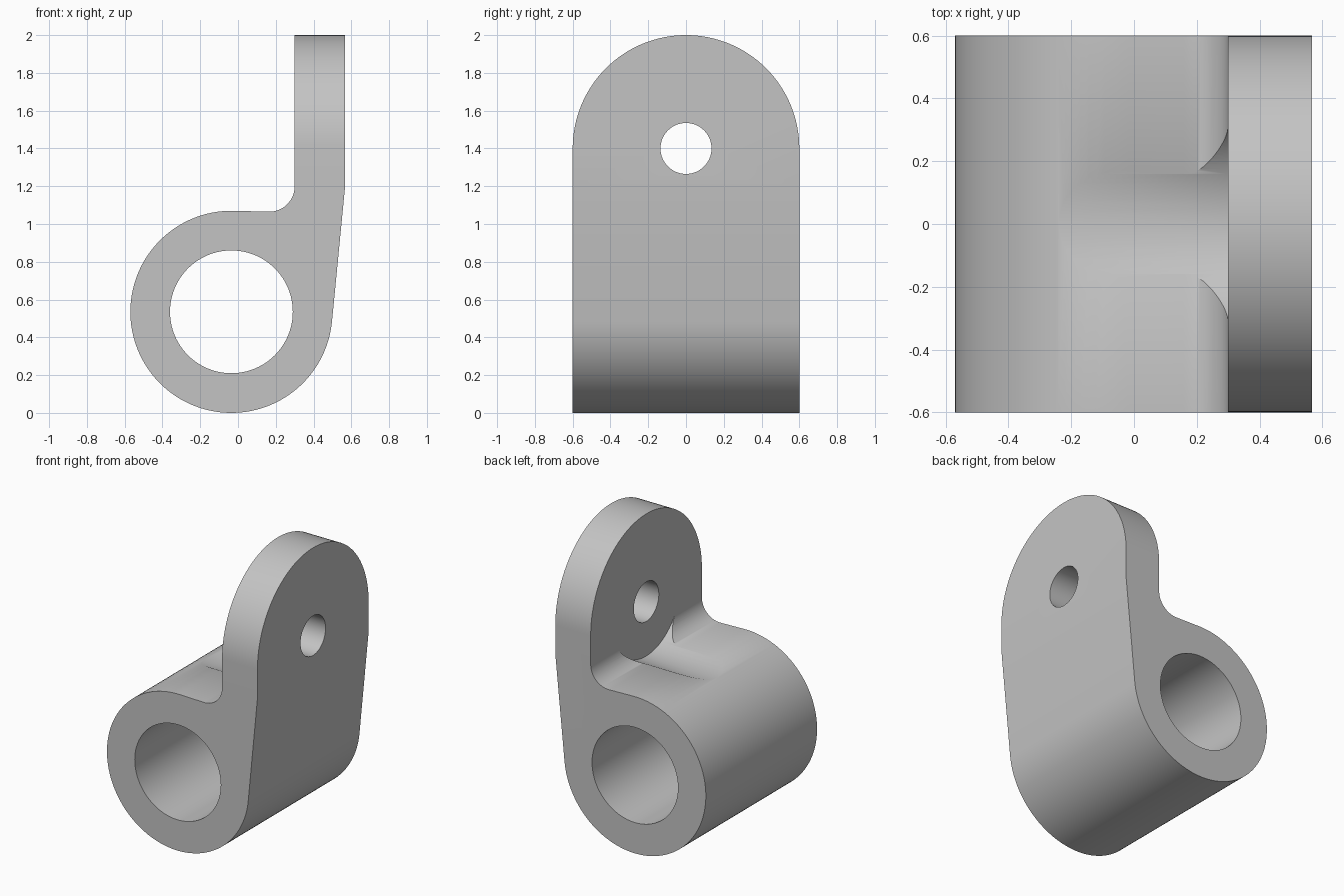
import bpy, bmesh
from math import sin, cos, radians, pi
from mathutils import Vector

cube = bpy.data.objects.get("Cube")
if cube:
    bpy.data.objects.remove(cube, do_unlink=True)

# Main dimensions
HALF_DEPTH = 0.6
BARREL = (-0.035, 0.535)
BARREL_R = 0.535
BORE_R = 0.325
EYE_Z = 1.4
PLATE_IN, PLATE_OUT = 0.30, 0.567
FILLET_R = 0.135

grey = bpy.data.materials.new("plain grey")
grey.use_nodes = True
colour = (0.55, 0.55, 0.55, 1)
grey.diffuse_color = colour
grey.node_tree.nodes["Principled BSDF"].inputs["Base Color"].default_value = colour


def arc(centre, radius, start, end, steps):
    """Points along an arc, angles in degrees."""
    angles = [radians(start + (end - start) * i / steps) for i in range(steps + 1)]
    return [(centre[0] + radius * cos(a), centre[1] + radius * sin(a)) for a in angles]


def prism(name, points, axis, low, high):
    """Extrude a 2D outline along x (outline in yz) or y (outline in xz)."""
    bm = bmesh.new()
    place = (lambda a, b: (low, a, b)) if axis == "x" else (lambda a, b: (a, low, b))
    face = bm.faces.new([bm.verts.new(place(a, b)) for a, b in points])
    grown = bmesh.ops.extrude_face_region(bm, geom=[face])
    shift = Vector((high - low, 0, 0) if axis == "x" else (0, high - low, 0))
    verts = [v for v in grown["geom"] if isinstance(v, bmesh.types.BMVert)]
    bmesh.ops.translate(bm, verts=verts, vec=shift)
    bmesh.ops.recalc_face_normals(bm, faces=bm.faces)
    mesh = bpy.data.meshes.new(name)
    bm.to_mesh(mesh)
    bm.free()
    mesh.materials.append(grey)
    obj = bpy.data.objects.new(name, mesh)
    bpy.context.collection.objects.link(obj)
    return obj


def disc(centre, radius, steps=96):
    return arc(centre, radius, 0, 360, steps)[:-1]


def combine(target, cutter, operation):
    """Apply a boolean and discard the cutter."""
    bpy.context.view_layer.objects.active = target
    mod = target.modifiers.new("cut", "BOOLEAN")
    mod.operation = operation
    mod.solver = "EXACT"
    mod.object = cutter
    bpy.ops.object.modifier_apply(modifier=mod.name)
    bpy.data.objects.remove(cutter, do_unlink=True)


# Side profile: barrel, flat saddle, fillet, upright plate and tangent flank
profile = arc(BARREL, BARREL_R, 354.6, 88, 96)
profile += arc((PLATE_IN - FILLET_R, 1.2), FILLET_R, 267, 360, 20)
profile += [(PLATE_IN, 2.1), (PLATE_OUT, 2.1), (PLATE_OUT, 1.2)]
bracket = prism("bracket", profile, "y", -0.7, 0.7)

# Round the plate top and trim the ends
arch = arc((0, EYE_Z), HALF_DEPTH, 0, 180, 64)
arch += [(-HALF_DEPTH, -0.2), (HALF_DEPTH, -0.2)]
combine(bracket, prism("arch_cutter", arch, "x", -1, 1), "INTERSECT")

# Barrel bore, plate hole and the washer clearance groove
combine(bracket, prism("bore_cutter", disc(BARREL, BORE_R), "y", -1, 1), "DIFFERENCE")
combine(bracket, prism("hole_cutter", disc((0, EYE_Z), 0.135, 64), "x", 0.1, 1), "DIFFERENCE")
combine(bracket, prism("groove_cutter", disc((0, EYE_Z), 0.371, 128), "x", -0.8, PLATE_IN), "DIFFERENCE")

# Smooth the curved faces
bpy.ops.object.select_all(action="DESELECT")
bracket.select_set(True)
bpy.context.view_layer.objects.active = bracket
bpy.ops.object.shade_smooth_by_angle(angle=radians(30))
